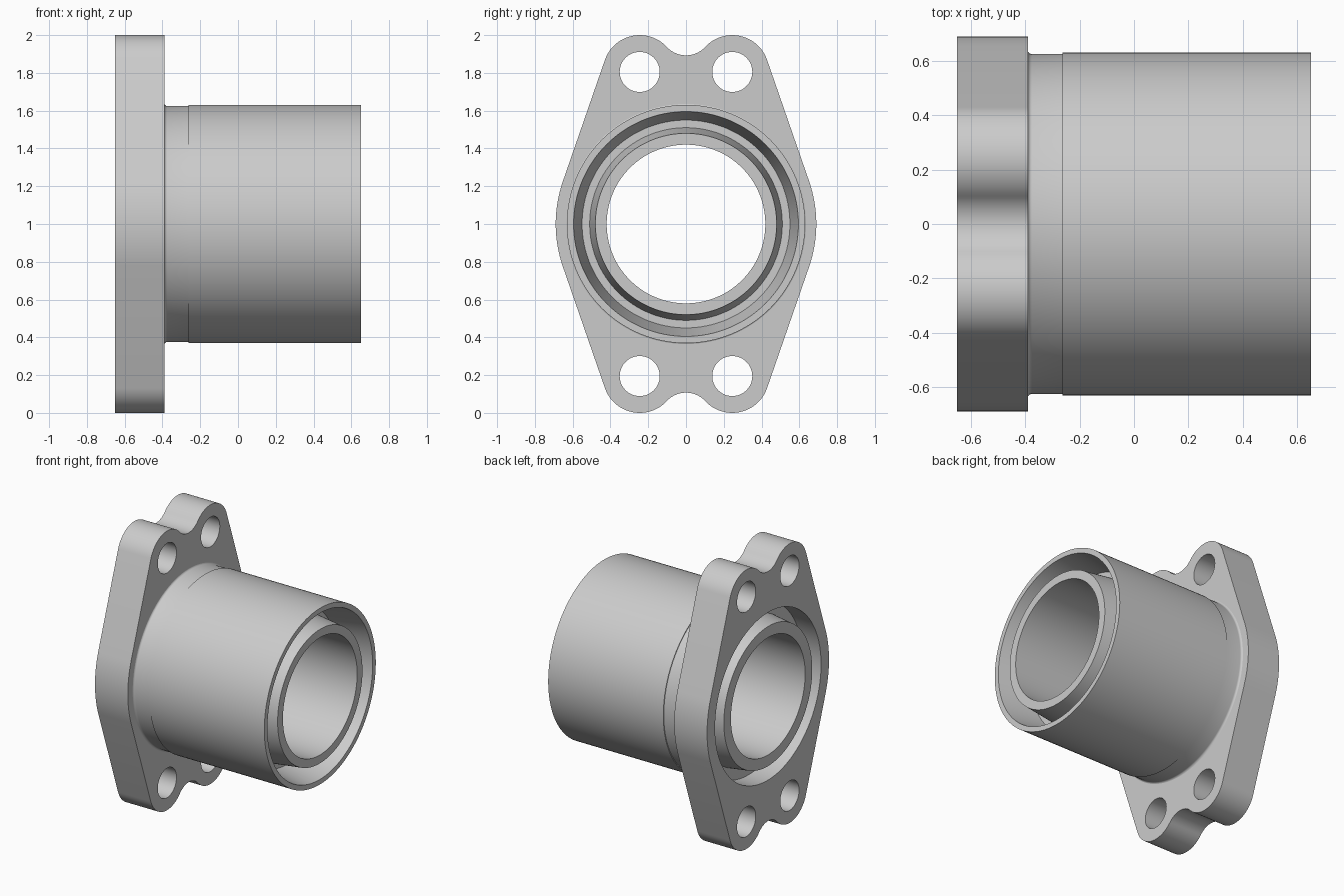
import bpy, bmesh, math
from mathutils import Matrix, Vector

if "Cube" in bpy.data.objects:
    bpy.data.objects.remove(bpy.data.objects["Cube"])

metal = bpy.data.materials.new("grey_metal")
metal.diffuse_color = (0.6, 0.6, 0.6, 1)
metal.use_nodes = True
metal.node_tree.nodes["Principled BSDF"].inputs["Base Color"].default_value = metal.diffuse_color


def finish(obj):
    obj.data.materials.clear()
    obj.data.materials.append(metal)
    bpy.ops.object.select_all(action='DESELECT')
    obj.select_set(True)
    bpy.context.view_layer.objects.active = obj
    bpy.ops.object.shade_smooth_by_angle(angle=math.radians(25))


def revolve(name, profile, segments=128):
    """Spin a closed (x, radius) profile about the x axis at z = 1."""
    bm = bmesh.new()
    rings = []
    for i in range(segments):
        a = 2 * math.pi * i / segments
        rings.append([bm.verts.new((x, r * math.cos(a), 1 + r * math.sin(a)))
                      for x, r in profile])
    n = len(profile)
    for i in range(segments):
        a, b = rings[i], rings[(i + 1) % segments]
        for j in range(n):
            k = (j + 1) % n
            bm.faces.new((a[j], a[k], b[k], b[j]))
    bmesh.ops.recalc_face_normals(bm, faces=bm.faces)
    mesh = bpy.data.meshes.new(name)
    bm.to_mesh(mesh)
    bm.free()
    obj = bpy.data.objects.new(name, mesh)
    bpy.context.collection.objects.link(obj)
    finish(obj)


def arc(cx, cy, r, start, end, steps):
    """Points on an arc, angles in radians."""
    return [(cx + r * math.cos(start + (end - start) * i / steps),
             cy + r * math.sin(start + (end - start) * i / steps))
            for i in range(steps + 1)]


# Flange outline: large side arcs, four bolt lobes, concave dips between lobes
SIDE_R, LOBE_R, LOBE_Y, LOBE_Z = 0.69, 0.195, 0.245, 0.805
DIP_R, DIP_Z = 0.139, 1.032
tangent = math.atan2(LOBE_Z, LOBE_Y) - math.acos((SIDE_R - LOBE_R) / math.hypot(LOBE_Y, LOBE_Z))
to_dip = math.atan2(DIP_Z - LOBE_Z, -LOBE_Y)
quarter = arc(0, 0, SIDE_R, 0, tangent, 8)
quarter += arc(LOBE_Y, LOBE_Z, LOBE_R, tangent, to_dip, 24)
quarter += arc(0, DIP_Z, DIP_R, to_dip - math.pi, -math.pi / 2, 10)[1:]
half = quarter + [(-y, z) for y, z in reversed(quarter[:-1])]
outline = half + [(y, -z) for y, z in reversed(half[1:-1])]

# Flange plate with centre bore and four bolt holes
loops = [outline, arc(0, 0, 0.60, 0, 2 * math.pi, 128)[:-1]]
for sy in (-1, 1):
    for sz in (-1, 1):
        loops.append(arc(sy * LOBE_Y, sz * LOBE_Z, 0.106, 0, 2 * math.pi, 48)[:-1])
curve = bpy.data.curves.new("flange", 'CURVE')
curve.dimensions = '2D'
curve.fill_mode = 'BOTH'
curve.extrude = 0.13
for loop in loops:
    spline = curve.splines.new('POLY')
    spline.points.add(len(loop) - 1)
    for point, (u, v) in zip(spline.points, loop):
        point.co = (u, v, 0, 1)
    spline.use_cyclic_u = True
flange = bpy.data.objects.new("flange", curve)
bpy.context.collection.objects.link(flange)
bpy.context.view_layer.objects.active = flange
flange.select_set(True)
bpy.ops.object.convert(target='MESH')
flange = bpy.context.view_layer.objects.active
place = Matrix(((0, 0, 1, -0.52), (1, 0, 0, 0), (0, 1, 0, 1), (0, 0, 0, 1)))
bm = bmesh.new()
bm.from_mesh(flange.data)
bmesh.ops.remove_doubles(bm, verts=bm.verts, dist=1e-5)
bmesh.ops.transform(bm, matrix=place, verts=bm.verts)
bmesh.ops.recalc_face_normals(bm, faces=bm.faces)
bm.to_mesh(flange.data)
bm.free()
finish(flange)

# Double-walled tube: outer barrel with base fillet and step, inner sleeve, end grooves
fillet = [(x, r) for x, r in arc(-0.375, 0.641, 0.016, math.pi, 1.5 * math.pi, 5)]
revolve("double_wall_tube",
        [(-0.50, 0.60), (-0.50, 0.62), (-0.40, 0.641)] + fillet +
        [(-0.262, 0.625), (-0.262, 0.631), (0.65, 0.631),
         (0.65, 0.595), (0.40, 0.55), (0.40, 0.51), (0.65, 0.48),
         (0.65, 0.42), (-0.65, 0.42), (-0.65, 0.50), (-0.50, 0.52)])
